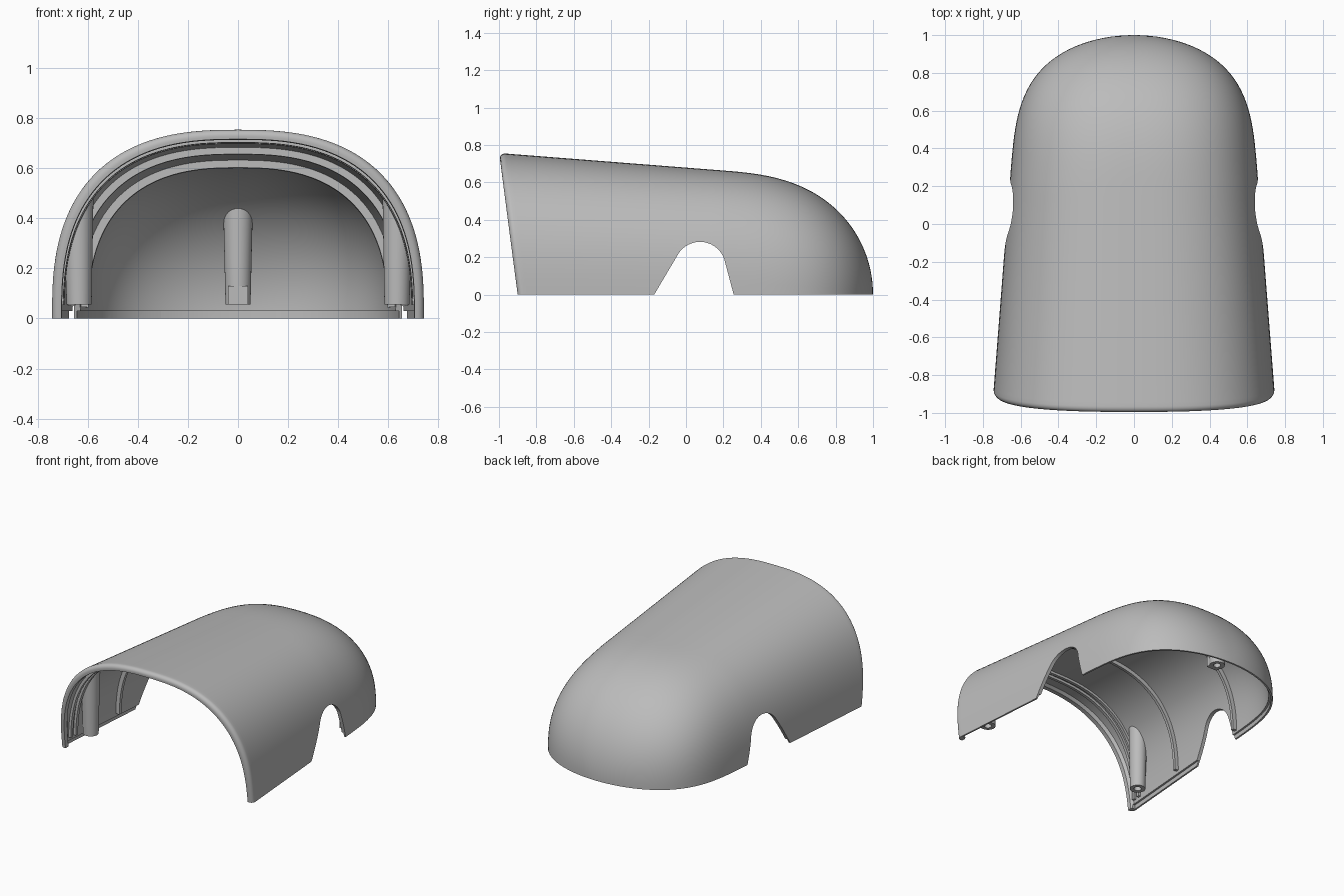
import bpy, bmesh, math

if "Cube" in bpy.data.objects:
    bpy.data.objects.remove(bpy.data.objects["Cube"])

GREY = bpy.data.materials.new("shell grey")
GREY.diffuse_color = (0.5, 0.5, 0.5, 1)
GREY.use_nodes = True
GREY.node_tree.nodes["Principled BSDF"].inputs["Base Color"].default_value = GREY.diffuse_color
SEG = 72          # segments across the arch
WALL = 0.025      # wall thickness


def size(y, d):
    """Half width, height and roundness of the shell section at y, inset by d."""
    w = 0.745 - 0.078 * (y + 0.9) - d
    h = 0.757 - 0.078 * (y + 1.0) - d
    u = min(max((y - 0.2) / (0.8 - d), 0), 1)
    return w * math.sqrt(1 - u ** 4), h * math.sqrt(1 - u ** 2.8), 2.6 - 0.3 * u


def point(y0, d, a, lean=True):
    """Point on the shell section; the front sections lean forward."""
    c, s = max(math.cos(a), 0) if a <= math.pi / 2 else math.cos(a), max(math.sin(a), 0)
    y = y0
    if lean and y0 < 0:
        _, h, n = size(y0, d)
        y = y0 - 0.132 * min(-y0 / 0.9, 1) * h * s ** (2 / n)
    w, h, n = size(y, d)
    return (math.copysign(w * abs(c) ** (2 / n), c), y, h * s ** (2 / n))


def roof(x, y, d):
    """Height of the shell above a point."""
    w, h, n = size(y, d)
    return h * max(1 - (abs(x) / w) ** n, 0) ** (1 / n)


def finish(bm, name, angle=35):
    bmesh.ops.remove_doubles(bm, verts=bm.verts, dist=1e-5)
    bmesh.ops.recalc_face_normals(bm, faces=bm.faces)
    me = bpy.data.meshes.new(name)
    bm.to_mesh(me)
    bm.free()
    ob = bpy.data.objects.new(name, me)
    bpy.context.collection.objects.link(ob)
    me.materials.append(GREY)
    smooth(ob, angle)
    return ob


def smooth(ob, angle=35):
    bpy.ops.object.select_all(action='DESELECT')
    ob.select_set(True)
    bpy.context.view_layer.objects.active = ob
    bpy.ops.object.shade_smooth_by_angle(angle=math.radians(angle))


def loft(name, stations, a0=0.0, lean=True):
    """Closed loop of (y, inset) stations swept over the arch, with end caps."""
    bm = bmesh.new()
    angles = [a0 + (math.pi - 2 * a0) * i / SEG for i in range(SEG + 1)]
    rows = [[bm.verts.new(point(y, d, a, lean)) for a in angles] for y, d in stations]
    n = len(rows)
    for i in range(n):
        p, q = rows[i], rows[(i + 1) % n]
        for k in range(SEG):
            bm.faces.new((p[k], p[k + 1], q[k + 1], q[k]))
    # base strips: pair each outer station with its inner one
    for k in (0, SEG):
        for i in range(n // 2 - 1):
            bm.faces.new((rows[i][k], rows[i + 1][k], rows[n - 2 - i][k], rows[n - 1 - i][k]))
    return finish(bm, name)


def prism(name, pts, axis, lo, hi):
    """Extruded polygon along x or z."""
    bm = bmesh.new()
    put = (lambda p, t: (t, p[0], p[1])) if axis == 'x' else (lambda p, t: (p[0], p[1], t))
    f = bm.faces.new([bm.verts.new(put(p, lo)) for p in pts])
    r = bmesh.ops.extrude_face_region(bm, geom=[f])
    for v in r['geom']:
        if isinstance(v, bmesh.types.BMVert):
            v.co["xyz".index(axis)] = hi
    return finish(bm, name)


def cut(ob, cutter):
    m = ob.modifiers.new("cut", 'BOOLEAN')
    m.operation, m.solver, m.object = 'DIFFERENCE', 'EXACT', cutter
    bpy.context.view_layer.objects.active = ob
    bpy.ops.object.modifier_apply(modifier=m.name)
    bpy.data.objects.remove(cutter)


# Shell: rounded front lip, long body, domed rear
R = 0.03
outer, inner = [], []
for i in range(7):
    a = math.pi / 2 * i / 6
    outer.append((-0.9 + R * (1 - math.cos(a)), R * (1 - math.sin(a))))
    inner.append((-0.9 + R * (1 - math.cos(a)), 0.04))
for i in range(18):
    y = -0.85 + 1.05 * i / 17
    outer.append((y, 0))
    inner.append((y, WALL))
for i in range(1, 33):
    s = math.sin(math.pi / 2 * i / 32)
    outer.append((0.2 + 0.8 * s, 0))
    inner.append((0.2 + (0.8 - WALL) * s, WALL))
shell = loft("shell", outer + inner[::-1])

# Rebate along the inside of the bottom edge
ys = [-0.86 + 1.06 * i / 8 for i in range(9)]
ys += [0.2 + 0.788 * math.sin(math.pi / 2 * i / 32) for i in range(1, 32)]
side = [(size(y, 0.012)[0], y) for y in ys]
outline = side + [(0, 0.988)] + [(-x, y) for x, y in side[::-1]]
cut(shell, prism("rebate_cutter", outline, 'z', -0.05, 0.03))

# Arched side openings
arch = [(-0.199, -0.05), (-0.17, 0)]
for i in range(25):
    a = math.radians(152 - 142 * i / 24)
    arch.append((0.075 + 0.137 * math.cos(a), 0.145 + 0.137 * math.sin(a)))
arch += [(0.255, 0), (0.268, -0.05)]
cut(shell, prism("arch_cutter", arch, 'x', -1.2, 1.2))
smooth(shell)

# Inner ribs
for name, y, depth in (("front_rib_a", -0.84, 0.042), ("front_rib_b", -0.79, 0.042),
                       ("middle_rib", -0.37, 0.052), ("rear_rib", 0.28, 0.055)):
    loft(name, [(y - 0.011, 0.015), (y + 0.011, 0.015),
                (y + 0.011, depth), (y - 0.011, depth)], 0.035, False)


# Screw posts: hollow-footed columns running up into the shell
def post(name, x, y, r_foot=0.05, r_top=0.058, z0=0.055):
    bm = bmesh.new()
    n = 32
    rings = [[], [], [], []]
    for i in range(n):
        c, s = math.cos(math.tau * i / n), math.sin(math.tau * i / n)
        px, py = x + r_top * c, y + r_top * s
        rings[0].append(bm.verts.new((px, py, max(roof(px, py, 0.012), z0 + 0.02))))
        for ring, r, z in ((1, r_foot, z0), (2, 0.024, z0), (3, 0.024, z0 + 0.12)):
            rings[ring].append(bm.verts.new((x + r * c, y + r * s, z)))
    for p, q in zip(rings, rings[1:]):
        for i in range(n):
            j = (i + 1) % n
            bm.faces.new((p[i], p[j], q[j], q[i]))
    bm.faces.new(rings[3])
    bm.faces.new(rings[0])
    return finish(bm, name)


post("left_post", -0.635, -0.72)
post("right_post", 0.635, -0.72)
post("rear_post", 0, 0.84)

# Flat locating pad at the foot of the rear post
prism("rear_post_pad", [(-0.04, 0.785), (0.04, 0.785), (0.04, 0.812), (-0.04, 0.812)],
      'z', 0.055, 0.13)
